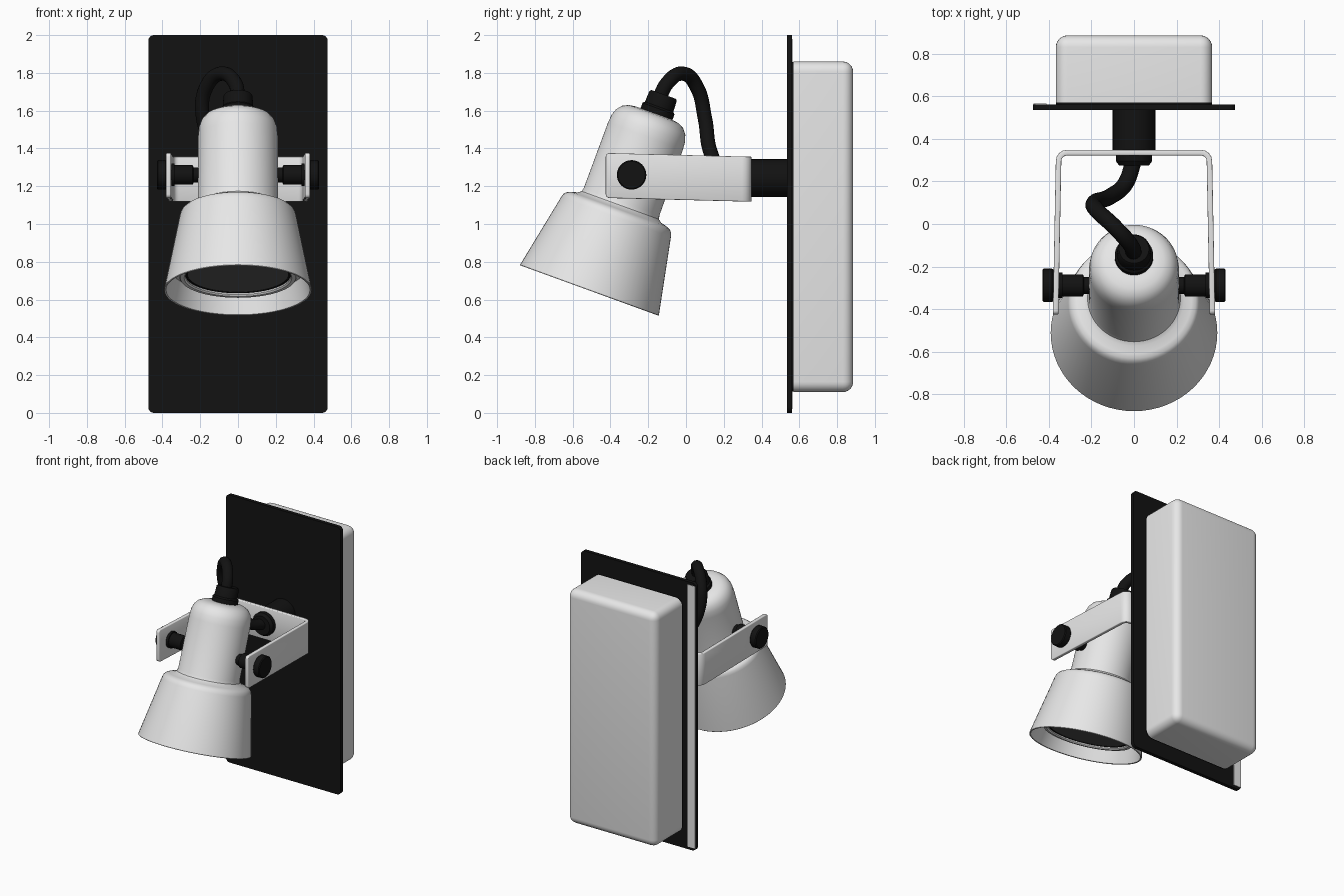
import bpy, bmesh, math
from mathutils import Matrix, Vector

if "Cube" in bpy.data.objects:
    bpy.data.objects.remove(bpy.data.objects["Cube"])


def mat(name, c):
    m = bpy.data.materials.new(name)
    m.diffuse_color = (*c, 1)
    m.use_nodes = True
    m.node_tree.nodes["Principled BSDF"].inputs["Base Color"].default_value = m.diffuse_color
    return m


WHITE = mat("white_paint", (0.8, 0.8, 0.8))
BLACK = mat("black_plastic", (0.006, 0.006, 0.006))
GREY = mat("grey_glass", (0.1, 0.1, 0.1))


def finish(bm, name, m, matrix=Matrix(), angle=35):
    bmesh.ops.recalc_face_normals(bm, faces=bm.faces)
    me = bpy.data.meshes.new(name)
    bm.to_mesh(me)
    bm.free()
    me.transform(matrix)
    ob = bpy.data.objects.new(name, me)
    bpy.context.collection.objects.link(ob)
    me.materials.append(m)
    bpy.ops.object.select_all(action='DESELECT')
    ob.select_set(True)
    bpy.context.view_layer.objects.active = ob
    bpy.ops.object.shade_smooth_by_angle(angle=math.radians(angle))
    return ob


def lathe(name, profile, m, matrix=Matrix(), steps=64):
    """Spin (radius, height) points around local z."""
    bm = bmesh.new()
    vs = [bm.verts.new((r, 0, h)) for r, h in profile]
    es = [bm.edges.new(p) for p in zip(vs, vs[1:])]
    bmesh.ops.spin(bm, geom=vs + es, cent=(0, 0, 0), axis=(0, 0, 1),
                   angle=2 * math.pi, steps=steps)
    bmesh.ops.remove_doubles(bm, verts=bm.verts, dist=1e-4)
    return finish(bm, name, m, matrix)


def box(name, lo, hi, m, bevel=0, pick=lambda e: True, seg=4):
    bm = bmesh.new()
    bmesh.ops.create_cube(bm, size=1)
    lo, hi = Vector(lo), Vector(hi)
    for v in bm.verts:
        v.co = Vector([lo[i] + (v.co[i] + .5) * (hi[i] - lo[i]) for i in range(3)])
    if bevel:
        bmesh.ops.bevel(bm, geom=[e for e in bm.edges if pick(e)], offset=bevel,
                        segments=seg, profile=0.5, affect='EDGES')
    return finish(bm, name, m)


def along_y(e):
    return abs(e.verts[0].co.y - e.verts[1].co.y) > 0.01


def not_front(e):
    return max(v.co.y for v in e.verts) > 0.7


# Wall plate, gasket and rounded rear housing
box("wall_plate", (-.475, .535, 0), (.475, .562, 2), BLACK, .03, along_y)
box("plate_back_strip", (-.472, .561, .02), (-.41, .565, 1.98), WHITE)
box("housing_gasket", (-.365, .555, .112), (.365, .572, 1.858), BLACK, .05, along_y)
box("rear_housing", (-.367, .57, .11), (.367, .885, 1.86), WHITE, .055, not_front, 6)

# Stem between plate and bracket, with cable grommet on the inner side
stem = Matrix.Translation((0, .54, 1.243)) @ Matrix.Rotation(math.pi / 2, 4, 'X')
lathe("mounting_stem", [(0, -.01), (.1, -.01), (.1, .195), (0, .195)], BLACK, stem, 40)
lathe("cable_grommet", [(0, .2), (.085, .2), (.085, .245), (.07, .265), (0, .265)],
      BLACK, stem, 40)

# U-shaped bracket, bent from a flat strip
half = [(.368, -.425), (.354, .295)]
half += [(.314 + .04 * math.cos(a), .295 + .04 * math.sin(a))
         for a in (math.pi / 8 * i for i in range(1, 5))]
path = half + [(-x, y) for x, y in reversed(half)]
bm = bmesh.new()
cols = [[bm.verts.new((x, y, z - .02 * (y + .43) / .77)) for z in (1.138, 1.376)]
        for x, y in path]
for a, b in zip(cols, cols[1:]):
    bm.faces.new((a[0], b[0], b[1], a[1]))
ends = [v for c in (cols[0], cols[-1]) for v in c]
bmesh.ops.bevel(bm, geom=ends, offset=.02, segments=4, profile=.5, affect='VERTICES')
bracket = finish(bm, "u_bracket", WHITE)
s = bracket.modifiers.new("thickness", 'SOLIDIFY')
s.thickness, s.offset = .026, 0
b = bracket.modifiers.new("soft_edges", 'BEVEL')
b.width, b.segments = .005, 2

# Pivot shaft and knob on each side
for side, word in ((1, "right"), (-1, "left")):
    m = Matrix.Translation((0, -.288, 1.26)) @ Matrix.Rotation(side * math.pi / 2, 4, 'Y')
    lathe(word + "_pivot_shaft",
          [(0, .19), (.04, .19), (.04, .235), (.052, .24), (.052, .335), (.06, .335),
           (.06, .355), (.04, .36), (.04, .38), (0, .38)], BLACK, m, 32)
    lathe(word + "_knob", [(0, .378), (.073, .378), (.078, .384), (.078, .424),
                           (.072, .43), (0, .43)], BLACK, m, 40)

# Lamp head, tilted forward
head = Matrix.Translation((0, -.512, .648)) @ Matrix.Rotation(math.radians(-20), 4, 'X')
lathe("lamp_shade", [
    (0, 1.0), (.10, 1.0), (.14, .994), (.172, .978), (.195, .95), (.207, .915),
    (.211, .87), (.213, .50), (.218, .48), (.235, .467), (.27, .458), (.29, .449),
    (.303, .435), (.309, .415), (.391, .003), (.389, 0), (.381, .002),
    (.357, .12), (.312, .12)], WHITE, head)
lathe("lens_ring", [(.312, .125), (.312, .078), (.305, .07), (.285, .07), (.278, .078),
                    (.278, .105)], WHITE, head)
lathe("lens_seal", [(.28, .1), (.28, .086), (.266, .086), (.266, .1)], BLACK, head)
lathe("lens", [(0, .088), (.268, .088), (.268, .11), (0, .11)], GREY, head)
lathe("cable_gland", [(0, .98), (.09, .98), (.09, 1.03), (.08, 1.04), (.077, 1.1),
                      (.07, 1.11), (0, 1.11)], BLACK,
      head @ Matrix.Translation((0, .015, 0)), 40)

# Looping cable from gland to grommet
pts = [(0, -.15, 1.64), (-.015, -.1, 1.745), (-.09, -.015, 1.796), (-.17, .06, 1.72),
       (-.185, .1, 1.56), (-.11, .13, 1.38), (-.04, .19, 1.28), (0, .3, 1.243)]
cu = bpy.data.curves.new("cable", 'CURVE')
cu.dimensions = '3D'
cu.bevel_depth = .038
cu.bevel_resolution = 5
cu.resolution_u = 10
cu.use_fill_caps = True
sp = cu.splines.new('BEZIER')
sp.bezier_points.add(len(pts) - 1)
for p, co in zip(sp.bezier_points, pts):
    p.co = co
    p.handle_left_type = p.handle_right_type = 'AUTO'
cu.materials.append(BLACK)
bpy.context.collection.objects.link(bpy.data.objects.new("cable", cu))
